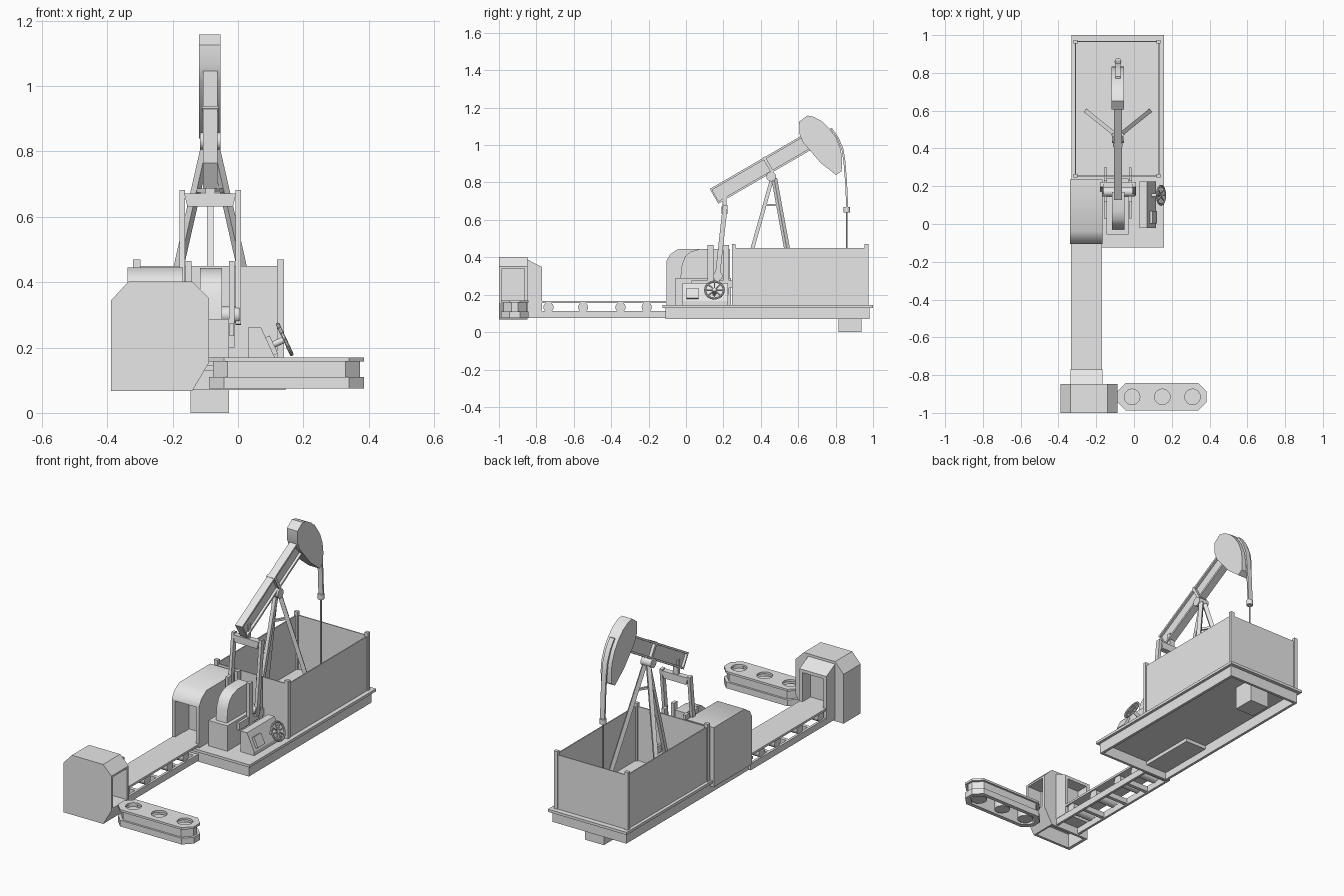
import bpy, bmesh, math
from mathutils import Vector, Matrix

if "Cube" in bpy.data.objects:
    bpy.data.objects.remove(bpy.data.objects["Cube"])

grey = bpy.data.materials.new("plain grey")
grey.diffuse_color = (0.8, 0.8, 0.8, 1)
grey.use_nodes = True
grey.node_tree.nodes["Principled BSDF"].inputs["Base Color"].default_value = grey.diffuse_color
CX = -0.085  # centre line of the pump


def finish(name, bm, smooth=False):
    bmesh.ops.recalc_face_normals(bm, faces=bm.faces)
    me = bpy.data.meshes.new(name)
    bm.to_mesh(me)
    bm.free()
    me.materials.append(grey)
    ob = bpy.data.objects.new(name, me)
    bpy.context.collection.objects.link(ob)
    if smooth:
        bpy.context.view_layer.objects.active = ob
        ob.select_set(True)
        bpy.ops.object.shade_smooth_by_angle(angle=math.radians(40))
        ob.select_set(False)
    return ob


def prism(name, pts, axis, a, b, smooth=False):
    """Extrude a 2D outline along an axis; outline is (y,z), (x,z) or (x,y)."""
    place = {"x": lambda p, t: (t, p[0], p[1]),
             "y": lambda p, t: (p[0], t, p[1]),
             "z": lambda p, t: (p[0], p[1], t)}[axis]
    bm = bmesh.new()
    face = bm.faces.new([bm.verts.new(place(p, a)) for p in pts])
    ext = bmesh.ops.extrude_face_region(bm, geom=[face])
    moved = [v for v in ext["geom"] if isinstance(v, bmesh.types.BMVert)]
    d = Vector(place((0, 0), b - a))
    bmesh.ops.translate(bm, verts=moved, vec=d)
    return finish(name, bm, smooth)


def box(name, x0, x1, y0, y1, z0, z1):
    return prism(name, [(x0, y0), (x1, y0), (x1, y1), (x0, y1)], "z", z0, z1)


def along(p, q):
    p, q = Vector(p), Vector(q)
    rot = (q - p).to_track_quat("Z", "Y").to_matrix().to_4x4()
    return Matrix.Translation((p + q) / 2) @ rot, (q - p).length


def bar(name, p, q, w, h):
    m, length = along(p, q)
    bm = bmesh.new()
    bmesh.ops.create_cube(bm, size=1, matrix=m @ Matrix.Diagonal((w, h, length, 1)))
    return finish(name, bm)


def cyl(name, p, q, r, n=20):
    m, length = along(p, q)
    bm = bmesh.new()
    bmesh.ops.create_cone(bm, cap_ends=True, segments=n, radius1=r, radius2=r,
                          depth=length, matrix=m)
    return finish(name, bm, True)


def cut(ob, cutter):
    mod = ob.modifiers.new("opening", "BOOLEAN")
    mod.operation, mod.object, mod.solver = "DIFFERENCE", cutter, "EXACT"
    cutter.hide_render = True
    cutter.hide_set(True)


# Platform: slab with a hollow skirt, cross rib and block under the tank
box("platform_slab", -0.33, 0.16, -0.125, 1.0, 0.13, 0.145)
box("skirt_left", -0.315, -0.30, -0.11, 0.98, 0.07, 0.13)
box("skirt_right", 0.13, 0.145, -0.11, 0.98, 0.07, 0.13)
box("skirt_front", -0.30, 0.13, -0.11, -0.095, 0.07, 0.13)
box("skirt_back", -0.30, 0.13, 0.965, 0.98, 0.07, 0.13)
box("under_block", -0.145, -0.027, 0.815, 0.938, 0.0, 0.13)

# Open tank with corner posts
box("tank_wall_left", -0.312, -0.306, 0.25, 0.97, 0.145, 0.45)
box("tank_wall_right", 0.130, 0.136, 0.25, 0.97, 0.145, 0.45)
box("tank_wall_front", -0.306, 0.130, 0.25, 0.256, 0.145, 0.45)
box("tank_wall_back", -0.306, 0.130, 0.964, 0.97, 0.145, 0.45)
for x in (-0.31, 0.13):
    for y in (0.255, 0.965):
        box("tank_post", x - 0.011, x + 0.011, y - 0.01, y + 0.01, 0.145, 0.47)

# Conveyor housing on the platform, open towards the belt
housing = prism("belt_housing", [(-0.105, 0.11), (-0.105, 0.38), (-0.085, 0.415),
                (-0.04, 0.445), (0.235, 0.445), (0.235, 0.11)], "x", -0.338, -0.168, True)
cut(housing, box("housing_cutter", -0.318, -0.188, -0.2, 0.02, 0.165, 0.37))

# Conveyor: belt, rails, rollers and cross ties
box("conveyor_belt", -0.333, -0.17, -0.86, -0.03, 0.155, 0.167)
for x in (-0.333, -0.184):
    box("conveyor_rail", x, x + 0.014, -0.86, -0.10, 0.075, 0.112)
for y in (-0.735, -0.55, -0.35, -0.21):
    cyl("roller", (-0.325, y, 0.133), (-0.178, y, 0.133), 0.027)
for y in (-0.64, -0.45, -0.28, -0.12):
    box("cross_tie", -0.319, -0.184, y - 0.01, y + 0.01, 0.08, 0.11)

# Head box at the end of the conveyor, hollow below and on the right
head = prism("head_box", [(-0.388, 0.067), (-0.388, 0.345), (-0.335, 0.402), (-0.14, 0.402),
             (-0.088, 0.35), (-0.088, 0.155), (-0.14, 0.067)], "y", -1.0, -0.848)
cut(head, box("head_cutter_right", -0.18, 0.0, -0.985, -0.863, 0.165, 0.34))
cut(head, box("head_cutter_below", -0.37, -0.15, -0.985, -0.863, 0.0, 0.15))
hood = prism("head_hood", [(-0.848, 0.11), (-0.848, 0.388), (-0.77, 0.348), (-0.77, 0.11)],
             "x", -0.335, -0.168)
cut(hood, box("hood_cutter", -0.315, -0.188, -0.84, -0.7, 0.167, 0.33))


# Side arm: stacked long octagons with capped wells
def octagon(inset):
    x0, x1, y0, y1, c = -0.088 + inset, 0.385 - inset, -0.988 + inset, -0.842 - inset, 0.045
    return [(x0 + c, y0), (x1 - c, y0), (x1, y0 + c), (x1, y1 - c),
            (x1 - c, y1), (x0 + c, y1), (x0, y1 - c), (x0, y0 + c)]


arm_top = prism("arm_top", octagon(0), "z", 0.158, 0.17)
arm_mid = prism("arm_middle", octagon(0.011), "z", 0.11, 0.158)
arm_low = prism("arm_bottom", octagon(0), "z", 0.075, 0.11)
hollow = prism("arm_hollow_cutter", octagon(0.022), "z", 0.0, 0.159)
cut(arm_mid, hollow)
cut(arm_low, hollow)
for x in (-0.01, 0.15, 0.31):
    cut(arm_top, cyl("well_cutter", (x, -0.915, 0.1), (x, -0.915, 0.2), 0.041, 24))
    cyl("arm_roller", (x, -0.915, 0.08), (x, -0.915, 0.148), 0.041, 24)

# Gearbox plinth and rounded belt guard
box("gearbox", -0.145, -0.028, -0.055, 0.24, 0.145, 0.288)
prism("belt_guard", [(-0.03, 0.288), (-0.022, 0.36), (-0.005, 0.405), (0.025, 0.43),
      (0.07, 0.443), (0.17, 0.443), (0.17, 0.288)], "x", CX - 0.032, CX + 0.036, True)

# Cranks, pitman arms and supports, mirrored about the pump centre line
cyl("crank_shaft", (CX - 0.09, 0.17, 0.30), (CX + 0.09, 0.17, 0.30), 0.025)
for s in (-1, 1):
    x = CX + s * 0.066
    for y in (0.132, 0.215):
        box("crank_post", x - 0.009, x + 0.009, y - 0.016, y + 0.016, 0.2, 0.465)
    box("crank_beam", x - 0.007, x + 0.007, 0.03, 0.30, 0.235, 0.275)
    px = CX + s * 0.086
    bar("pitman_arm", (px, 0.165, 0.27), (px, 0.21, 0.68), 0.017, 0.026)
prism("equalizer_bar", [(CX - 0.08, 0.672), (CX - 0.07, 0.632), (CX + 0.07, 0.632),
      (CX + 0.08, 0.672)], "y", 0.19, 0.222)
bar("tail_link", (CX, 0.205, 0.66), (CX, 0.205, 0.75), 0.03, 0.022)

# Tripod post and saddle bearing
bar("tripod_leg_front", (CX, 0.46, 0.82), (CX, 0.27, 0.145), 0.02, 0.02)
for s in (-1, 1):
    bar("tripod_leg_back", (CX + s * 0.012, 0.472, 0.82), (CX + s * 0.165, 0.595, 0.145), 0.022, 0.022)
    bar("tripod_brace", (CX, 0.425, 0.68), (CX + s * 0.042, 0.497, 0.68), 0.012, 0.012)
cyl("saddle_bearing", (CX - 0.032, 0.455, 0.832), (CX + 0.032, 0.455, 0.832), 0.026)

# Walking beam: I-section from two flanges and a web
tail, nose = Vector((CX, 0.15, 0.726)), Vector((CX, 0.66, 1.022))
run = (nose - tail).normalized()
up = Vector((0, -run.z, run.y))
for s in (-1, 1):
    bar("beam_flange", tail + up * s * 0.04, nose + up * s * 0.04, 0.044, 0.011)
bar("beam_web", tail, nose, 0.016, 0.075)
bar("beam_end", tail, tail + run * 0.008, 0.044, 0.08)
mid = tail + run * 0.335
bar("beam_band", mid - run * 0.008, mid + run * 0.008, 0.05, 0.096)

# Curved head, strap and polished rod
prism("beam_head", [(0.605, 1.125), (0.65, 1.158), (0.685, 1.15), (0.73, 1.125), (0.77, 1.085),
      (0.805, 1.035), (0.828, 0.975), (0.835, 0.92), (0.832, 0.86), (0.802, 0.84),
      (0.72, 0.905), (0.625, 1.015), (0.607, 1.06)], "x", CX - 0.034, CX + 0.032, True)
strap = [(0.77, 1.088), (0.805, 1.04), (0.832, 0.975), (0.842, 0.91), (0.851, 0.80), (0.857, 0.66)]
outer = [(y + 0.01, z + 0.003) for y, z in reversed(strap)]
prism("strap", strap + outer, "x", CX - 0.014, CX + 0.014, True)
cyl("strap_clamp", (CX, 0.86, 0.64), (CX, 0.86, 0.668), 0.018, 12)
cyl("rod", (CX, 0.86, 0.14), (CX, 0.86, 0.65), 0.004, 8)

# Sloped control console with a panel and hand wheel
prism("console", [(0.03, 0.145), (0.03, 0.262), (0.07, 0.262), (0.115, 0.165), (0.115, 0.145)],
      "y", -0.02, 0.225)
nrm = Vector((0.907, 0, 0.421))
panel = Vector((0.096, 0.035, 0.203))
bar("console_panel", panel - nrm * 0.01, panel + nrm * 0.015, 0.065, 0.06)
hub = Vector((0.143, 0.152, 0.225))
cyl("wheel_axle", hub - nrm * 0.06, hub + nrm * 0.006, 0.01, 12)
side, slope = Vector((0, 1, 0)), Vector((-0.421, 0, 0.907))
ring = [hub + (side * math.cos(a) + slope * math.sin(a)) * 0.05
        for a in (math.tau * i / 16 for i in range(16))]
for i, p in enumerate(ring):
    cyl("wheel_rim", p, ring[(i + 1) % 16], 0.006, 8)
    if i % 2 == 0:
        cyl("wheel_spoke", hub, p, 0.004, 6)
